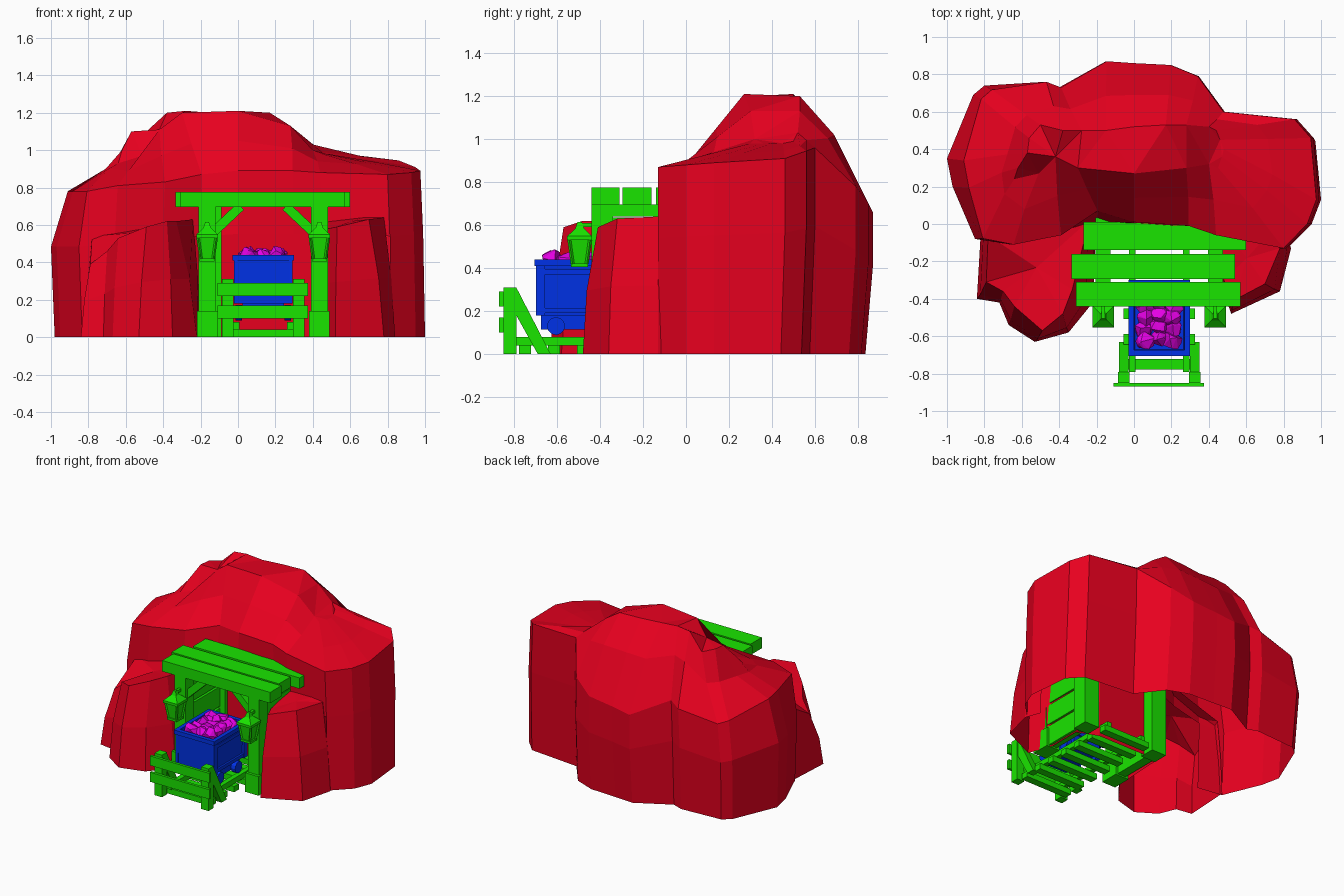
import bpy, bmesh, math, random
from mathutils import Vector, Matrix

if "Cube" in bpy.data.objects:
    bpy.data.objects.remove(bpy.data.objects["Cube"])

random.seed(7)
C = 0.135  # centre line of the mine entrance


def material(name, rgb):
    m = bpy.data.materials.new(name)
    m.diffuse_color = (*rgb, 1)
    m.use_nodes = True
    m.node_tree.nodes["Principled BSDF"].inputs["Base Color"].default_value = m.diffuse_color
    return m


ROCK = material("rock red", (0.84, 0.0, 0.014))
WOOD = material("timber green", (0.010, 0.78, 0.0))
CART = material("cart blue", (0.0, 0.032, 0.82))
ORE = material("ore magenta", (0.78, 0.0, 0.78))


def finish(name, bm, mat):
    bmesh.ops.recalc_face_normals(bm, faces=bm.faces)
    me = bpy.data.meshes.new(name)
    bm.to_mesh(me)
    bm.free()
    me.materials.append(mat)
    ob = bpy.data.objects.new(name, me)
    bpy.context.collection.objects.link(ob)
    return ob


def box(name, x0, x1, y0, y1, z0, z1, mat=WOOD):
    bm = bmesh.new()
    bmesh.ops.create_cube(bm, size=1)
    bmesh.ops.scale(bm, vec=(x1 - x0, y1 - y0, z1 - z0), verts=bm.verts)
    bmesh.ops.translate(bm, vec=((x0 + x1) / 2, (y0 + y1) / 2, (z0 + z1) / 2), verts=bm.verts)
    return finish(name, bm, mat)


def beam(name, p, q, w, h, mat=WOOD):
    """Square timber running from p to q."""
    p, q = Vector(p), Vector(q)
    bm = bmesh.new()
    bmesh.ops.create_cube(bm, size=1)
    bmesh.ops.scale(bm, vec=(w, h, (q - p).length), verts=bm.verts)
    rot = (q - p).to_track_quat('Z', 'Y').to_matrix().to_4x4()
    bmesh.ops.transform(bm, matrix=Matrix.Translation((p + q) / 2) @ rot, verts=bm.verts)
    return finish(name, bm, mat)


def loft(name, rings, mat, cap_bottom=False, poke=False, skip=()):
    """Skin a stack of rings; skip holds (level, column) faces left open."""
    bm = bmesh.new()
    rows = [[bm.verts.new(p) for p in r] for r in rings]
    n = len(rows[0])
    for k, (a, b) in enumerate(zip(rows, rows[1:])):
        for i in range(n):
            j = (i + 1) % n
            if (k, i) not in skip:
                bm.faces.new((a[i], a[j], b[j], b[i]))
    caps = [bm.faces.new(rows[-1])]
    if cap_bottom:
        caps.append(bm.faces.new(rows[0][::-1]))
    if poke:
        bmesh.ops.poke(bm, faces=caps)
    else:
        bmesh.ops.triangulate(bm, faces=caps)
    return finish(name, bm, mat)


# Main rock: each column holds outline x, y, shoulder z, then ridge x, y, z
columns = [
    (.82, -.13, .87, .45, .30, .98), (.95, 0, .88, .47, .36, .98), (1, .13, .89, .48, .40, .98),
    (.97, .46, .91, .46, .45, .98), (.88, .56, .945, .44, .50, .99), (.49, .60, .96, .40, .52, 1.03),
    (.35, .79, .78, .28, .53, 1.13), (.20, .85, .70, .17, .53, 1.2), (0, .86, .68, 0, .52, 1.2),
    (-.15, .87, .66, -.15, .50, 1.2), (-.40, .73, .78, -.28, .50, 1.21), (-.48, .76, .75, -.38, .50, 1.2),
    (-.80, .74, .70, -.50, .53, 1.09), (-.86, .69, .72, -.56, .46, 1.1), (-1, .35, .78, -.57, .38, 1.1),
    (-.97, .20, .78, -.62, .30, 1.0), (-.85, -.08, .78, -.64, .24, .93), (-.66, -.11, .81, -.51, .27, .97),
    (-.40, -.06, .83, -.42, .36, 1.11), (-.20, .07, .87, -.30, .30, 1.2), (0, .01, .89, 0, .27, 1.21),
    (.30, -.01, .89, .28, .30, 1.13), (.45, -.06, .88, .40, .32, 1.0)]
base, belly, shoulder, slope, ridge = [], [], [], [], []
for x, y, z, rx, ry, rz in columns:
    k = .96 if y > .3 else 1
    yl = 0 if -.25 < x < .4 and y < .1 else y   # tunnel end wall
    base.append((x * (.98 if x < 0 else 1), yl * k, 0))
    belly.append((x * (1 if x < 0 else .99), yl, z * .62))
    left = x < -.75  # the left lobe has a low, broad shelf below the peak
    shoulder.append((x * (.91 if x < -.9 else .95 if left else .975), y * (.97 if left else 1), z))
    t = .75 if left else .5
    swell = (rz - z) * .14 if y > .62 else 0
    slope.append((x + (rx - x) * t, y + (ry - y) * t, min(.9, rz - .03) if left else (z + rz) / 2 + swell))
    ridge.append((rx, ry, rz))
# The foot is left open where the boulders join the mass
loft("main_rock", [base, belly, shoulder, slope, ridge], ROCK, skip={(0, 17), (0, 18), (0, 22)})


# Lower boulders on both sides of the entrance: foot x, y, then top x, y, z
def boulder(name, pts, open_side):
    foot = [(p[0], p[1], 0) for p in pts]
    mid = [(p[0] * .65 + p[2] * .35, p[1] * .75 + p[3] * .25, p[4] * .5) for p in pts]
    top = [p[2:] for p in pts]
    loft(name, [foot, mid, top], ROCK, poke=True, skip={(0, open_side), (1, open_side)})


boulder("left_boulder", [
    (-.84, -.40, -.79, -.31, .39), (-.72, -.42, -.70, -.36, .46), (-.67, -.54, -.64, -.44, .53),
    (-.53, -.63, -.49, -.57, .59), (-.35, -.58, -.38, -.48, .62), (-.22, -.42, -.33, -.35, .62),
    (-.20, .02, -.24, .02, .63), (-.82, -.06, -.78, -.06, .54)], 6)
boulder("right_boulder", [
    (.455, -.30, .48, -.30, .58), (.52, -.48, .53, -.41, .59), (.78, -.36, .70, -.32, .63),
    (.84, -.13, .78, -.13, .64), (.80, -.02, .75, -.02, .66), (.455, -.02, .46, -.02, .62)], 4)

# Roof planks
for i, (x0, x1, y0, y1) in enumerate([(-.31, .57, -.44, -.31), (-.335, .54, -.295, -.16), (-.27, .60, -.14, .01)]):
    box(f"roof_plank_{i}", x0, x1, y0, y1, .695, .775)

# Entrance frame, mirrored about the centre line
for s, side in ((-1, "left"), (1, "right")):
    x = C + s * .30
    box(f"{side}_front_post", x - .045, x + .045, -.44, -.34, 0, .70)
    box(f"{side}_post_foot", x - .055, x + .055, -.46, -.32, 0, .14)
    xb = .01 + C + s * .292
    box(f"{side}_back_post", xb - .06, xb + .06, -.03, .085, 0, .70)
    box(f"{side}_roof_beam", x - .04, x + .04, -.42, .065, .64, .695)
    beam(f"{side}_brace", (x, -.39, .53), (C + s * .12, -.39, .70), .05, .05)
    # Plank lining of the tunnel side
    for k in range(4):
        box(f"{side}_wall_plank", x - .03, x + .038, -.35, -.02, .01 + k * .16, .155 + k * .16)

    # Hanging lantern
    beam(f"{side}_lantern_arm", (x, -.44, .60), (x, -.50, .60), .02, .02)
    c = [(-1, -1), (1, -1), (1, 1), (-1, 1)]
    prof = [(.04, .405), (.04, .42), (.03, .42), (.045, .53), (.058, .53), (.058, .548), (.02, .585), (.01, .615)]
    loft(f"{side}_lantern", [[(x + a * r, -.495 + b * r, z) for a, b in c] for r, z in prof], WOOD, True)
    for a, b in c:
        beam(f"{side}_lantern_bar", (x + a * .033, -.495 + b * .033, .42),
             (x + a * .049, -.495 + b * .049, .535), .012, .012)

    # Barrier post and its slanted support, cut flush with post and ground
    xp = C + s * .19
    box(f"{side}_barrier_post", xp - .03, xp + .03, -.85, -.79, 0, .31)
    prof = [(-.79, .31), (-.79, .18), (-.69, 0), (-.63, 0)]
    loft(f"{side}_barrier_support", [[(xp + d, y, z) for y, z in prof] for d in (-.025, .025)], WOOD, True)

    # Rail
    xr = C + s * .145
    box(f"{side}_rail", xr - .018, xr + .018, -.79, .08, .04, .08)

# Barrier boards
for z in (.10, .22):
    box("barrier_board", -.11, .375, -.87, -.85, z, z + .07)

# Track sleepers
for i in range(7):
    y = -.75 + i * .135
    box(f"sleeper_{i}", C - .19, C + .19, y - .028, y + .028, 0, .042)

# Cart body: open tapered tub with a rim
Y0, Y1 = -.705, -.30


def rect(dx, inset, z):
    return [(C - dx, Y0 + inset, z), (C + dx, Y0 + inset, z), (C + dx, Y1 - inset, z), (C - dx, Y1 - inset, z)]


loft("cart_tub", [rect(.14, .015, .18), rect(.148, .008, .41), rect(.165, 0, .41), rect(.165, 0, .44),
                  rect(.135, .03, .44), rect(.13, .035, .39)], CART, True)
box("cart_chassis", C - .11, C + .11, Y0 + .03, Y1 - .03, .115, .18, CART)
for s in (-1, 1):
    x = C + s * .147
    for z in (.19, .37):
        box("cart_side_strip", x - .008, x + .008, Y0 + .01, Y1 - .01, z, z + .025, CART)
    for y in (Y0 + .008, Y1 - .048):
        box("cart_corner_strip", x - .01, x + .01, y, y + .04, .18, .41, CART)
    # Wheels
    for y in (-.605, -.395):
        bm = bmesh.new()
        bmesh.ops.create_cone(bm, cap_ends=True, segments=12, radius1=.042, radius2=.042, depth=.035)
        bmesh.ops.transform(bm, matrix=Matrix.Translation((C + s * .13, y, .13)) @
                            Matrix.Rotation(math.pi / 2, 4, 'Y'), verts=bm.verts)
        finish("cart_wheel", bm, CART)

# Ore: irregular faceted chunks heaped in the cart
for i in range(5):
    for j in range(3):
        bm = bmesh.new()
        for k in range(18):
            v = Vector([random.gauss(0, 1) for _ in range(3)]).normalized()
            bm.verts.new(v * random.uniform(.052, .058))
        bmesh.ops.convex_hull(bm, input=bm.verts)
        bmesh.ops.delete(bm, geom=[v for v in bm.verts if not v.link_faces], context='VERTS')
        pos = (C + (j - 1) * .075 + random.uniform(-.01, .01), -.622 + i * .06 + (j % 2) * .015,
               .415 + random.uniform(0, .02))
        bmesh.ops.translate(bm, vec=pos, verts=bm.verts)
        finish("ore_chunk", bm, ORE)
